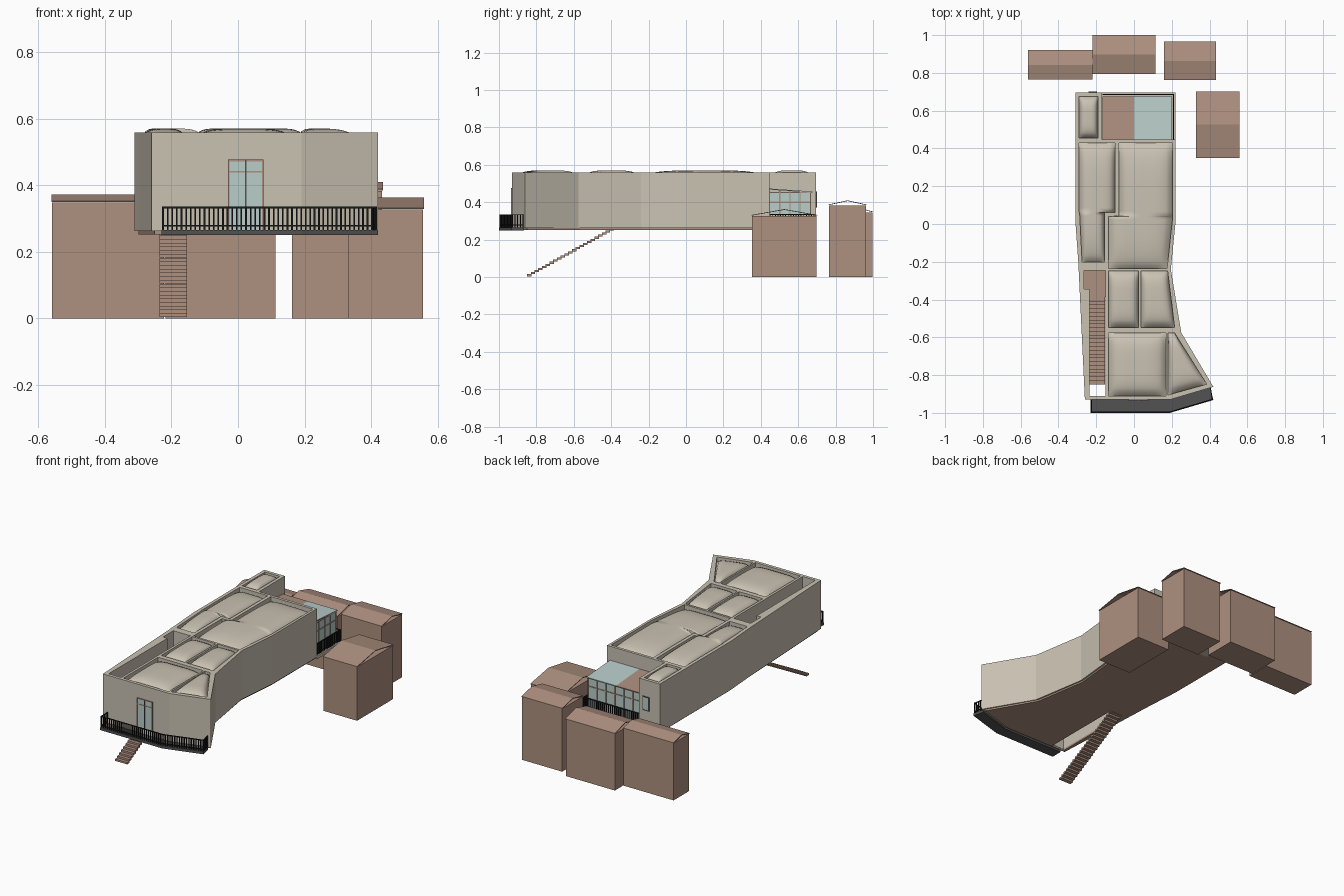
import bpy, bmesh
from mathutils import Vector, Matrix

if "Cube" in bpy.data.objects:
    bpy.data.objects.remove(bpy.data.objects["Cube"])


def material(name, rgb):
    m = bpy.data.materials.new(name)
    m.use_nodes = True
    m.diffuse_color = (*rgb, 1)
    bsdf = m.node_tree.nodes["Principled BSDF"]
    bsdf.inputs["Base Color"].default_value = (*rgb, 1)
    bsdf.inputs["Roughness"].default_value = 0.8
    return m


PLASTER = material("pale plaster", (0.59, 0.54, 0.45))
CLAY = material("clay brown", (0.42, 0.28, 0.215))
GLASS = material("pale glass", (0.48, 0.61, 0.59))
SLATE = material("dark slate", (0.085, 0.085, 0.085))
BLACK = material("black metal", (0.01, 0.01, 0.01))


def finish(name, bm, mat):
    bmesh.ops.recalc_face_normals(bm, faces=bm.faces)
    mesh = bpy.data.meshes.new(name)
    bm.to_mesh(mesh)
    bm.free()
    mesh.materials.append(mat)
    ob = bpy.data.objects.new(name, mesh)
    bpy.context.scene.collection.objects.link(ob)
    return ob


def add_prism(bm, pts, z0, z1):
    low = [bm.verts.new((x, y, z0)) for x, y in pts]
    face = bm.faces.new(low)
    up = bmesh.ops.extrude_face_region(bm, geom=[face])["geom"]
    verts = [v for v in up if isinstance(v, bmesh.types.BMVert)]
    bmesh.ops.translate(bm, verts=verts, vec=(0, 0, z1 - z0))


def prisms(name, polys, z0, z1, mat):
    bm = bmesh.new()
    for p in polys:
        add_prism(bm, p, z0, z1)
    return finish(name, bm, mat)


def rect(x0, x1, y0, y1):
    return [(x0, y0), (x1, y0), (x1, y1), (x0, y1)]


def beams(name, pairs, w, mat):
    """Square bars joining pairs of points."""
    bm = bmesh.new()
    for a, b in pairs:
        a, b = Vector(a), Vector(b)
        d = b - a
        rot = d.to_track_quat("Z", "Y").to_matrix().to_4x4()
        mat4 = Matrix.Translation((a + b) / 2) @ rot @ Matrix.Diagonal((w, w, d.length + w * 0.8, 1))
        bmesh.ops.create_cube(bm, size=1, matrix=mat4)
    return finish(name, bm, mat)


def cut(ob, cutter):
    mod = ob.modifiers.new("cut", "BOOLEAN")
    mod.operation, mod.solver, mod.object = "DIFFERENCE", "EXACT", cutter
    deps = bpy.context.evaluated_depsgraph_get()
    mesh = bpy.data.meshes.new_from_object(ob.evaluated_get(deps))
    ob.modifiers.clear()
    ob.data = mesh
    bpy.data.objects.remove(cutter)


def railing(name, path, z0, z1, gap=0.014):
    pairs = []
    for a, b in zip(path, path[1:]):
        a, b = Vector((*a, 0)), Vector((*b, 0))
        for z in (z0, z1):
            pairs.append((a + Vector((0, 0, z)), b + Vector((0, 0, z))))
        n = max(2, round((b - a).length / gap))
        for i in range(n + 1):
            p = a.lerp(b, i / n)
            pairs.append(((p.x, p.y, z0 - 0.01), (p.x, p.y, z1)))
    return beams(name, pairs, 0.005, BLACK)


# Roof cells: rows of (left point, right point) from back to front
BASE, TOP = 0.262, 0.558
cells = {
    "back_left": [((-.29, .675), (-.19, .675)), ((-.29, .455), (-.19, .455))],
    "long_left": [((-.29, .43), (-.1, .43)), ((-.29, .062), (-.1, .062)),
                  ((-.288, .06), (-.155, .06)), ((-.275, -.2), (-.155, -.2))],
    "long_right": [((-.08, .43), (.205, .43)), ((-.08, .042), (.205, .042)),
                   ((-.135, .04), (.205, .04)), ((-.135, -.235), (.175, -.235))],
    "middle_left": [((-.135, -.248), (.025, -.248)), ((-.135, -.547), (.025, -.547))],
    "middle_right": [((.036, -.248), (.178, -.248)), ((.036, -.547), (.215, -.547))],
    "front_left": [((-.135, -.577), (.17, -.577)), ((-.135, -.91), (.17, -.91))],
    "front_right": [((.18, -.577), (.215, -.577)), ((.18, -.905), (.385, -.848))],
}
courtyard = [(-.265, -.245), (-.15, -.245), (-.15, -.91), (-.235, -.91), (-.235, -.345), (-.265, -.345)]


def outline(rows):
    return [a for a, b in rows] + [b for a, b in reversed(rows)]


# Main body with ribs left between the cells
plan = [(-.31, .695), (.22, .695), (.22, .01), (.195, -.24), (.25, -.575),
        (.42, -.862), (.19, -.93), (-.26, -.93), (-.295, -.2), (-.31, .01)]
body = prisms("main_walls", [plan], BASE, TOP, PLASTER)
holes = [outline(r) for r in cells.values()] + [courtyard, rect(-.17, .3, .447, .8)]
cut(body, prisms("cell_cutter", holes, 0.1, 0.8, PLASTER))

# Floor under the body, open above the stairs
floor = prisms("floor", [[(x * 0.96 - 0.001, y * 0.985) for x, y in plan]], 0.252, 0.263, CLAY)
cut(floor, prisms("stair_cutter", [rect(-.235, -.15, -.912, -.387)], 0.1, 0.5, CLAY))


# Pillow-shaped roof panels
def dome(name, rows, n=16):
    bm = bmesh.new()
    y0, y1 = rows[0][0][1], rows[-1][0][1]
    grid = []
    for k, (r, s) in enumerate(zip(rows, rows[1:])):
        for i in range(0 if k == 0 else 1, n + 1):
            left = Vector(r[0]).lerp(Vector(s[0]), i / n)
            right = Vector(r[1]).lerp(Vector(s[1]), i / n)
            v = 2 * (left.y - y0) / (y1 - y0) - 1
            line = []
            for j in range(n + 1):
                u = 2 * j / n - 1
                p = left.lerp(right, j / n)
                h = max(0, (1 - u ** 4) * (1 - v ** 4)) ** 0.6
                line.append(bm.verts.new((p.x, p.y, 0.53 + 0.04 * h)))
            grid.append(line)
    for a, b in zip(grid, grid[1:]):
        for j in range(n):
            bm.faces.new((a[j], a[j + 1], b[j + 1], b[j]))
    ob = finish(name, bm, PLASTER)
    if ob.data.polygons[0].normal.z < 0:
        ob.data.flip_normals()
    for f in ob.data.polygons:
        f.use_smooth = True


for key, rows in cells.items():
    dome(key + "_roof_panel", rows)

# Front balcony and its railing
prisms("balcony_slab", [[(-.23, -.93), (-.23, -1), (.19, -1), (.42, -.932), (.405, -.866), (.19, -.93)]],
       0.25, 0.266, SLATE)
railing("balcony_railing", [(-.225, -.935), (-.225, -.995), (.19, -.995), (.415, -.928), (.405, -.872)],
        0.278, 0.333)

# Front door
prisms("front_door_glass", [rect(-.028, .074, -.934, -.929)], 0.264, 0.474, GLASS)
beams("front_door_frame", [((x, -.933, .264), (x, -.933, .474)) for x in (-.028, .074)]
      + [((-.028, -.933, z), (.074, -.933, z)) for z in (.44, .474)], 0.005, CLAY)
beams("front_door_mullion", [((.023, -.934, .264), (.023, -.934, .474))], 0.005, SLATE)

# Small back window
prisms("back_window", [rect(-.238, -.198, .69, .699)], 0.375, 0.455, GLASS)
beams("back_window_frame", [((x, .698, .375), (x, .698, .455)) for x in (-.238, -.198)]
      + [((-.238, .698, z), (-.198, .698, z)) for z in (.375, .455)], 0.005, SLATE)

# Glazed room at the back
prisms("terrace_slab", [rect(-.17, .22, .445, .695)], 0.25, 0.268, PLASTER)
X0, X1, Y0, Y1 = -.168, .195, .447, .665
prisms("room_glass", [rect(X0, X1, Y1 - .004, Y1), rect(X1 - .004, X1, Y0, Y1)], 0.268, 0.452, GLASS)
bars = [((X0 + (X1 - X0) * i / 6, Y1, .268), (X0 + (X1 - X0) * i / 6, Y1, .452)) for i in range(7)]
bars += [((X1, Y0 + (Y1 - Y0) * i / 4, .268), (X1, Y0 + (Y1 - Y0) * i / 4, .455)) for i in range(4)]
for z in (.4, .452):
    bars += [((X0, Y1, z), (X1, Y1, z)), ((X1, Y0, z), (X1, Y1, z))]
beams("room_frame", bars, 0.006, CLAY)


def sloped_slab(name, x0, x1, mat):
    ob = prisms(name, [rect(x0, x1, Y0, Y1 + .01)], 0.452, 0.458, mat)
    for v in ob.data.vertices:
        v.co.z += 0.015 * (Y1 - v.co.y) / (Y1 - Y0)


sloped_slab("room_tiled_roof", X0, 0, CLAY)
sloped_slab("room_glass_roof", 0, X1 + .005, GLASS)
railing("terrace_railing", [(-.165, .685), (.21, .685), (.21, .45)], 0.28, 0.335)

# Stairs: open treads rising to the landing
bm = bmesh.new()
STEPS = 23
for i in range(STEPS):
    t = i / (STEPS - 1)
    y, z = -.85 + .44 * t, .004 + .245 * t
    add_prism(bm, rect(-.235, -.153, y, y + .024), z, z + .011)
finish("stairs", bm, CLAY)

# Outbuildings with thin pitched roofs
sheds = [("left", -.56, -.22, .765, .92, .348, .372), ("middle", -.22, .115, .795, 1, .345, .378),
         ("right", .16, .435, .762, .965, .383, .41), ("side", .328, .558, .35, .702, .327, .363)]
for name, x0, x1, y0, y1, wall, ridge in sheds:
    prisms(name + "_shed_walls", [rect(x0 + .002, x1 - .002, y0 + .003, y1 - .003)], 0, wall, CLAY)
    bm = bmesh.new()
    ym, e = (y0 + y1) / 2, wall + .005
    profile = [(y0, e), (ym, ridge), (y1, e), (y1, e - .004), (ym, ridge - .004), (y0, e - .004)]
    ends = [[bm.verts.new((x, y, z)) for y, z in profile] for x in (x0, x1)]
    for k in range(6):
        m = (k + 1) % 6
        bm.faces.new((ends[0][k], ends[0][m], ends[1][m], ends[1][k]))
    for end in ends:
        bm.faces.new((end[0], end[1], end[4], end[5]))
        bm.faces.new((end[1], end[2], end[3], end[4]))
    finish(name + "_shed_roof", bm, CLAY)
